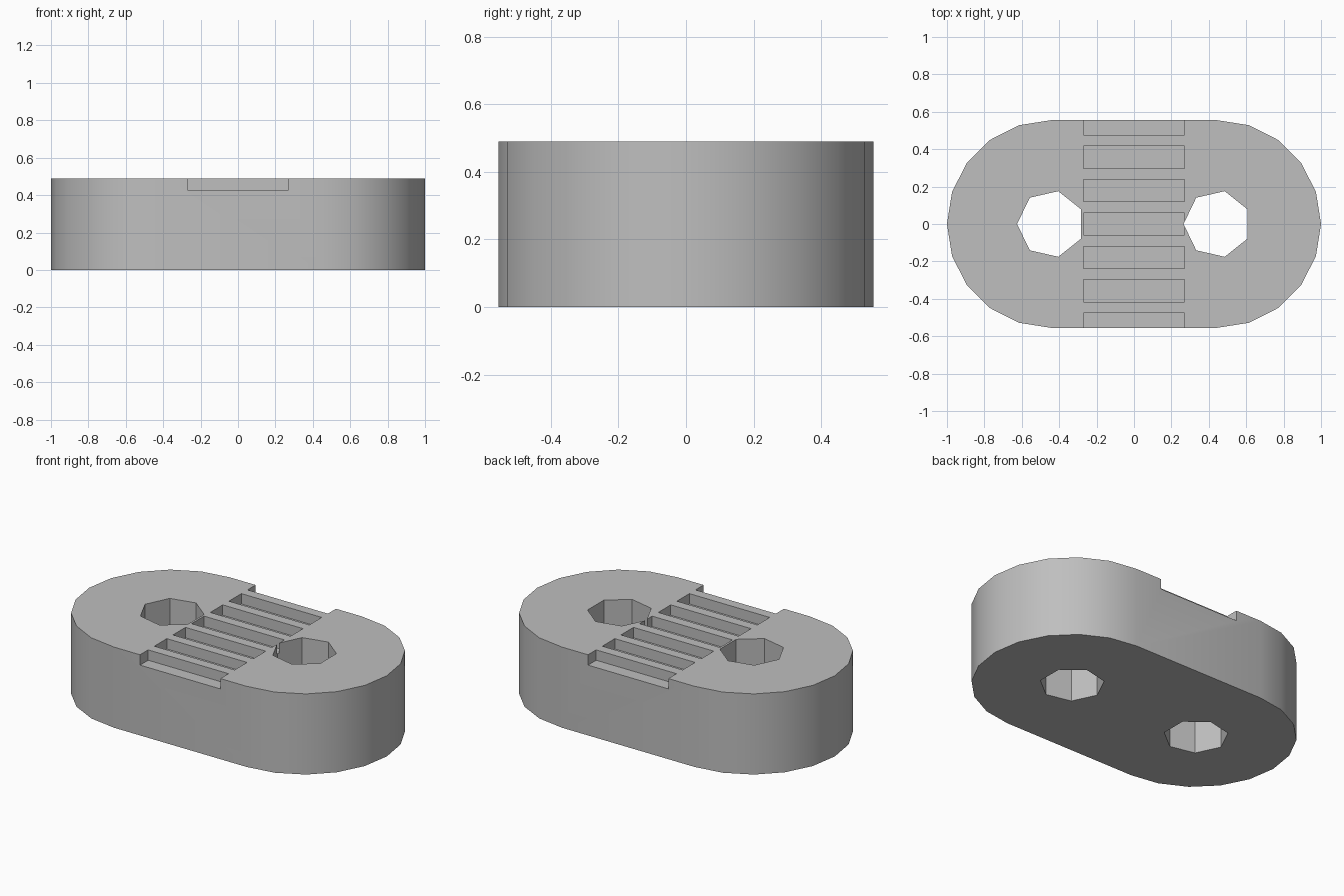
import bpy, bmesh, math

if "Cube" in bpy.data.objects:
    bpy.data.objects.remove(bpy.data.objects["Cube"])

CENTRE, RADIUS, HEIGHT = 0.445, 0.555, 0.49
HOLE_RADIUS = 0.18
PITCH, GROOVE_WIDTH, GROOVE_LENGTH, GROOVE_DEPTH = 0.179, 0.12, 0.54, 0.063

grey = bpy.data.materials.new("plain grey")
grey.use_nodes = True
colour = (0.52, 0.52, 0.52, 1)
grey.diffuse_color = colour
grey.node_tree.nodes["Principled BSDF"].inputs["Base Color"].default_value = colour


def prism(name, outline, low, high):
    """Extrude a flat outline from low to high."""
    bm = bmesh.new()
    face = bm.faces.new([bm.verts.new((x, y, low)) for x, y in outline])
    top = bmesh.ops.extrude_face_region(bm, geom=[face])["geom"]
    verts = [v for v in top if isinstance(v, bmesh.types.BMVert)]
    bmesh.ops.translate(bm, verts=verts, vec=(0, 0, high - low))
    bmesh.ops.recalc_face_normals(bm, faces=bm.faces)
    mesh = bpy.data.meshes.new(name)
    bm.to_mesh(mesh)
    bm.free()
    mesh.materials.append(grey)
    obj = bpy.data.objects.new(name, mesh)
    bpy.context.collection.objects.link(obj)
    return obj


def arc(cx, radius, start, step, count):
    return [(cx + radius * math.cos(start + i * step),
             radius * math.sin(start + i * step)) for i in range(count)]


# Rounded block: two half circles joined by straight sides
half = math.pi / 2
body = prism("spacer_block",
             arc(CENTRE, RADIUS, -half, math.pi / 10, 11)
             + arc(-CENTRE, RADIUS, half, math.pi / 10, 11), 0, HEIGHT)

cutters = []

# Seven-sided through holes
for side, x in (("left", CENTRE), ("right", -CENTRE)):
    cutters.append(prism(side + "_hole_cutter",
                         arc(x, HOLE_RADIUS, math.pi, math.tau / 7, 7),
                         -0.1, HEIGHT + 0.1))

# Row of shallow grooves, open at both long sides
for i in range(-3, 4):
    x, y, w = GROOVE_LENGTH / 2, i * PITCH, GROOVE_WIDTH / 2
    cutters.append(prism("groove_cutter",
                         [(-x, y - w), (x, y - w), (x, y + w), (-x, y + w)],
                         HEIGHT - GROOVE_DEPTH, HEIGHT + 0.1))

# Cut the block, then drop the cutters
for cutter in cutters:
    cut = body.modifiers.new(cutter.name, 'BOOLEAN')
    cut.operation = 'DIFFERENCE'
    cut.solver = 'EXACT'
    cut.object = cutter
bpy.context.view_layer.objects.active = body
body.select_set(True)
for name in [m.name for m in body.modifiers]:
    bpy.ops.object.modifier_apply(modifier=name)
for cutter in cutters:
    bpy.data.objects.remove(cutter)

# Smooth rounded ends with crisp rims
bpy.ops.object.shade_smooth_by_angle(angle=math.radians(30))
